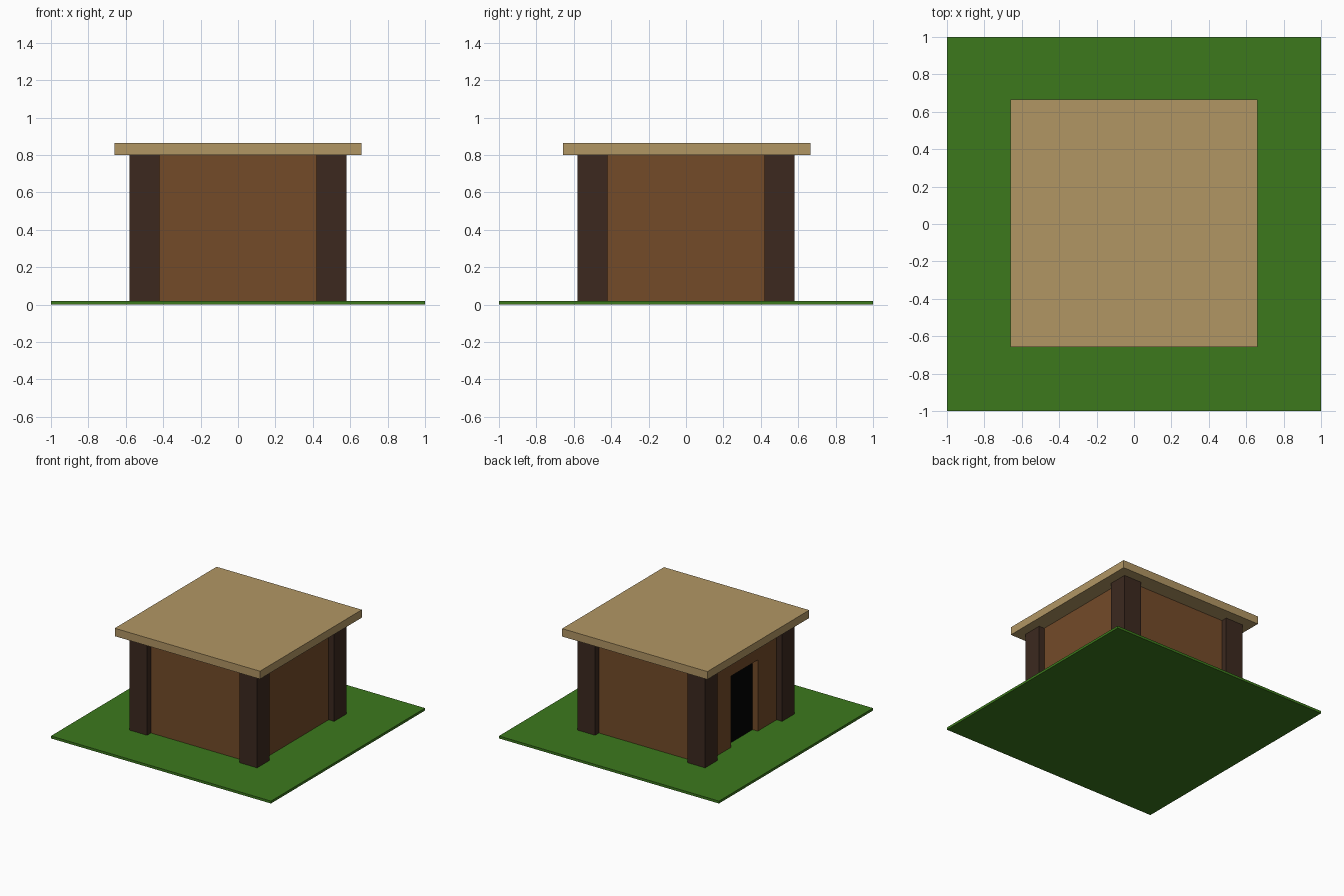
import bpy
import bmesh

if "Cube" in bpy.data.objects:
    bpy.data.objects.remove(bpy.data.objects["Cube"])


def material(name, srgb):
    mat = bpy.data.materials.new(name)
    mat.diffuse_color = [(c / 255) ** 2.2 for c in srgb] + [1.0]
    mat.use_nodes = True
    mat.node_tree.nodes["Principled BSDF"].inputs["Base Color"].default_value = mat.diffuse_color
    return mat


def finish(name, bm, mat):
    bmesh.ops.recalc_face_normals(bm, faces=bm.faces)
    mesh = bpy.data.meshes.new(name)
    bm.to_mesh(mesh)
    bm.free()
    mesh.materials.append(mat)
    obj = bpy.data.objects.new(name, mesh)
    bpy.context.collection.objects.link(obj)
    return obj


def box(name, lo, hi, mat):
    bm = bmesh.new()
    bmesh.ops.create_cube(bm, size=1)
    for v in bm.verts:
        v.co = [(a + b) / 2 + c * (b - a) for a, b, c in zip(lo, hi, v.co)]
    return finish(name, bm, mat)


grass = material("grass", (62, 120, 34))
plank = material("wall_wood", (115, 76, 45))
beam = material("post_wood", (62, 45, 36))
straw = material("roof_straw", (176, 149, 100))
dark = material("door_dark", (8, 8, 8))

OUT, INN = 0.53, 0.483    # wall outer and inner faces
SPAN = 0.44               # wall ends, tucked into the posts
BASE, TOP = 0.005, 0.8
DOOR_W, DOOR_H = 0.175, 0.605

# Ground slab and roof slab
box("ground", (-1, -1, 0), (1, 1, 0.02), grass)
box("roof", (-0.66, -0.657, TOP), (0.66, 0.665, 0.865), straw)

# Corner posts
for sx, x in (("left", -0.5), ("right", 0.5)):
    for sy, y in (("front", -0.5), ("back", 0.5)):
        box(f"{sy}_{sx}_post", (x - 0.08, y - 0.08, BASE),
            (x + 0.08, y + 0.08, TOP), beam)

# Plain walls
box("front_wall", (-SPAN, -OUT, BASE), (SPAN, -INN, TOP), plank)
box("back_wall", (-SPAN, INN, BASE), (SPAN, OUT, TOP), plank)
box("right_wall", (INN, -SPAN, BASE), (OUT, SPAN, TOP), plank)

# Left wall: an arch-shaped profile around the doorway, extruded inward
profile = [(-SPAN, BASE), (-DOOR_W, BASE), (-DOOR_W, DOOR_H), (DOOR_W, DOOR_H),
           (DOOR_W, BASE), (SPAN, BASE), (SPAN, TOP), (-SPAN, TOP)]
bm = bmesh.new()
face = bm.faces.new([bm.verts.new((-OUT, y, z)) for y, z in profile])
ext = bmesh.ops.extrude_face_region(bm, geom=[face])
bmesh.ops.translate(bm, vec=(OUT - INN, 0, 0),
                    verts=[g for g in ext["geom"] if isinstance(g, bmesh.types.BMVert)])
finish("left_wall", bm, plank)

# Dark door panel closing the doorway at the inner wall face
box("door", (-INN, -DOOR_W - 0.01, BASE), (-INN + 0.015, DOOR_W + 0.01, DOOR_H + 0.01), dark)
